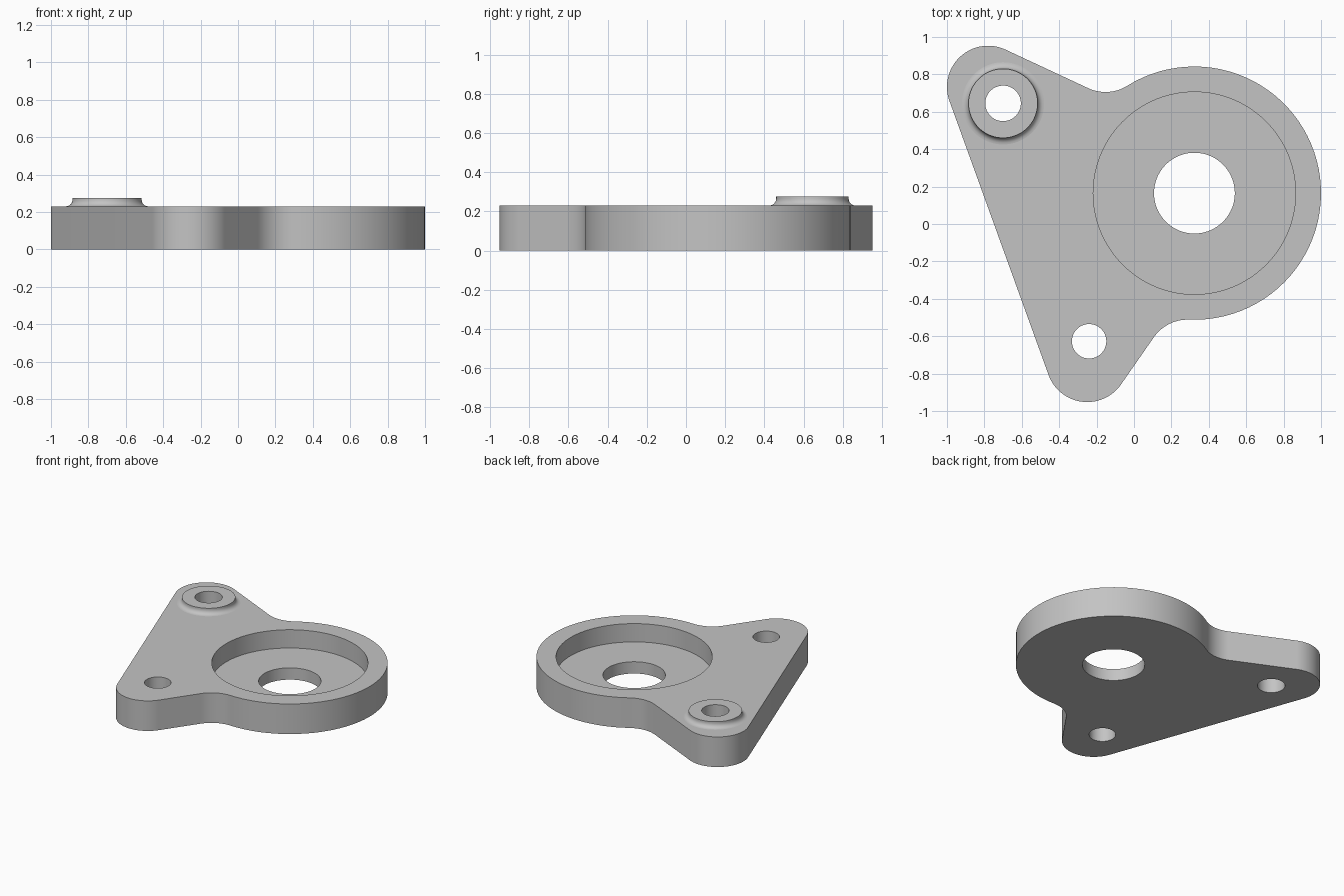
import bpy, bmesh, math
from mathutils import Vector

if "Cube" in bpy.data.objects:
    bpy.data.objects.remove(bpy.data.objects["Cube"])

TOP, FLOOR, BOSS_TOP = 0.23, 0.09, 0.275
HUB, HUB_R = Vector((0.323, 0.165)), 0.677
EAR_A, EAR_B, EAR_R = Vector((-0.78, 0.733)), Vector((-0.25, -0.732)), 0.22
BOSS = Vector((-0.70, 0.645))
FILLET = 0.22

metal = bpy.data.materials.new("plain grey")
metal.diffuse_color = (0.55, 0.55, 0.55, 1)
metal.use_nodes = True
metal.node_tree.nodes["Principled BSDF"].inputs["Base Color"].default_value = metal.diffuse_color


def arc(c, r, a0, a1):
    """Points from angle a0 to a1 (clockwise when a1 < a0)."""
    n = max(6, round(abs(a1 - a0) / math.radians(4)))
    return [Vector((c.x + r * math.cos(a0 + (a1 - a0) * i / n),
                    c.y + r * math.sin(a0 + (a1 - a0) * i / n))) for i in range(n + 1)]


def angle(v):
    return math.atan2(v.y, v.x)


def ccw(a0, a1):
    return a0, a0 + (a1 - a0) % math.tau


def cw(a0, a1):
    return a0, a0 - (a0 - a1) % math.tau


def fillet_centre(ear, d, n):
    """Circle touching an ear's straight flank and the hub."""
    p = ear + n * (EAR_R + FILLET)
    w = p - HUB
    b = w.dot(d)
    return p + d * (-b - math.sqrt(b * b - w.length_squared + (HUB_R + FILLET) ** 2))


def make_object(name, bm):
    bmesh.ops.recalc_face_normals(bm, faces=bm.faces[:])
    me = bpy.data.meshes.new(name)
    bm.to_mesh(me)
    bm.free()
    me.materials.append(metal)
    ob = bpy.data.objects.new(name, me)
    bpy.context.collection.objects.link(ob)
    return ob


def prism(name, pts, z0, z1):
    bm = bmesh.new()
    face = bm.faces.new([bm.verts.new((p.x, p.y, z0)) for p in pts])
    ext = bmesh.ops.extrude_face_region(bm, geom=[face], use_keep_orig=True)
    for v in ext["geom"]:
        if isinstance(v, bmesh.types.BMVert):
            v.co.z = z1
    return make_object(name, bm)


def cylinder(name, c, r, z0, z1):
    return prism(name, arc(c, r, 0, math.tau)[:-1], z0, z1)


# Plate outline: hub, two fillets and two rounded ears
d_top = Vector((0.907, -0.423)).normalized()
n_top = Vector((-d_top.y, d_top.x))
d_low = Vector((0.571, 0.82)).normalized()
n_low = Vector((d_low.y, -d_low.x))
side = (EAR_B - EAR_A).normalized()
n_side = Vector((side.y, -side.x))
f_top = fillet_centre(EAR_A, d_top, n_top)
f_low = fillet_centre(EAR_B, d_low, n_low)

outline = arc(HUB, HUB_R, *ccw(angle(f_low - HUB), angle(f_top - HUB)))[:-1]
outline += arc(f_top, FILLET, *cw(angle(HUB - f_top), angle(-n_top)))
outline += arc(EAR_A, EAR_R, *ccw(angle(n_top), angle(n_side)))
outline += arc(EAR_B, EAR_R, *ccw(angle(n_side), angle(n_low)))
outline += arc(f_low, FILLET, *cw(angle(-n_low), angle(HUB - f_low)))[:-1]
plate = prism("bracket_plate", outline, 0, TOP)

# Raised boss with a concave foot
R, F = 0.185, 0.035
profile = [(R + F, 0.15)]
profile += [(R + F - F * math.sin(t), TOP + F - F * math.cos(t))
            for t in (i * math.pi / 12 for i in range(7))]
profile += [(R, BOSS_TOP)]
bm = bmesh.new()
rings = [[bm.verts.new((BOSS.x + r * math.cos(k * math.tau / 72),
                        BOSS.y + r * math.sin(k * math.tau / 72), z)) for k in range(72)]
         for r, z in profile]
for lo, hi in zip(rings, rings[1:]):
    for k in range(72):
        j = (k + 1) % 72
        bm.faces.new((lo[k], lo[j], hi[j], hi[k]))
bm.faces.new(rings[0][::-1])
bm.faces.new(rings[-1])
boss = make_object("boss", bm)

# Join the boss, then cut the pocket and the holes
steps = [
    (boss, 'UNION'),
    (cylinder("pocket_cutter", HUB, 0.541, FLOOR, 0.5), 'DIFFERENCE'),
    (cylinder("hub_hole_cutter", HUB, 0.216, -0.2, 0.5), 'DIFFERENCE'),
    (cylinder("boss_hole_cutter", BOSS, 0.095, -0.2, 0.5), 'DIFFERENCE'),
    (cylinder("ear_hole_cutter", Vector((-0.24, -0.627)), 0.092, -0.2, 0.5), 'DIFFERENCE'),
]
bpy.context.view_layer.objects.active = plate
plate.select_set(True)
for tool, op in steps:
    tool.hide_render = True
    mod = plate.modifiers.new(tool.name, 'BOOLEAN')
    mod.operation, mod.solver, mod.object = op, 'EXACT', tool
    bpy.ops.object.modifier_apply(modifier=mod.name)
    bpy.data.objects.remove(tool)

# Smooth walls, flat horizontal faces
bpy.ops.object.shade_smooth_by_angle(angle=math.radians(30))
for p in plate.data.polygons:
    if abs(p.normal.z) > 0.999:
        p.use_smooth = False
